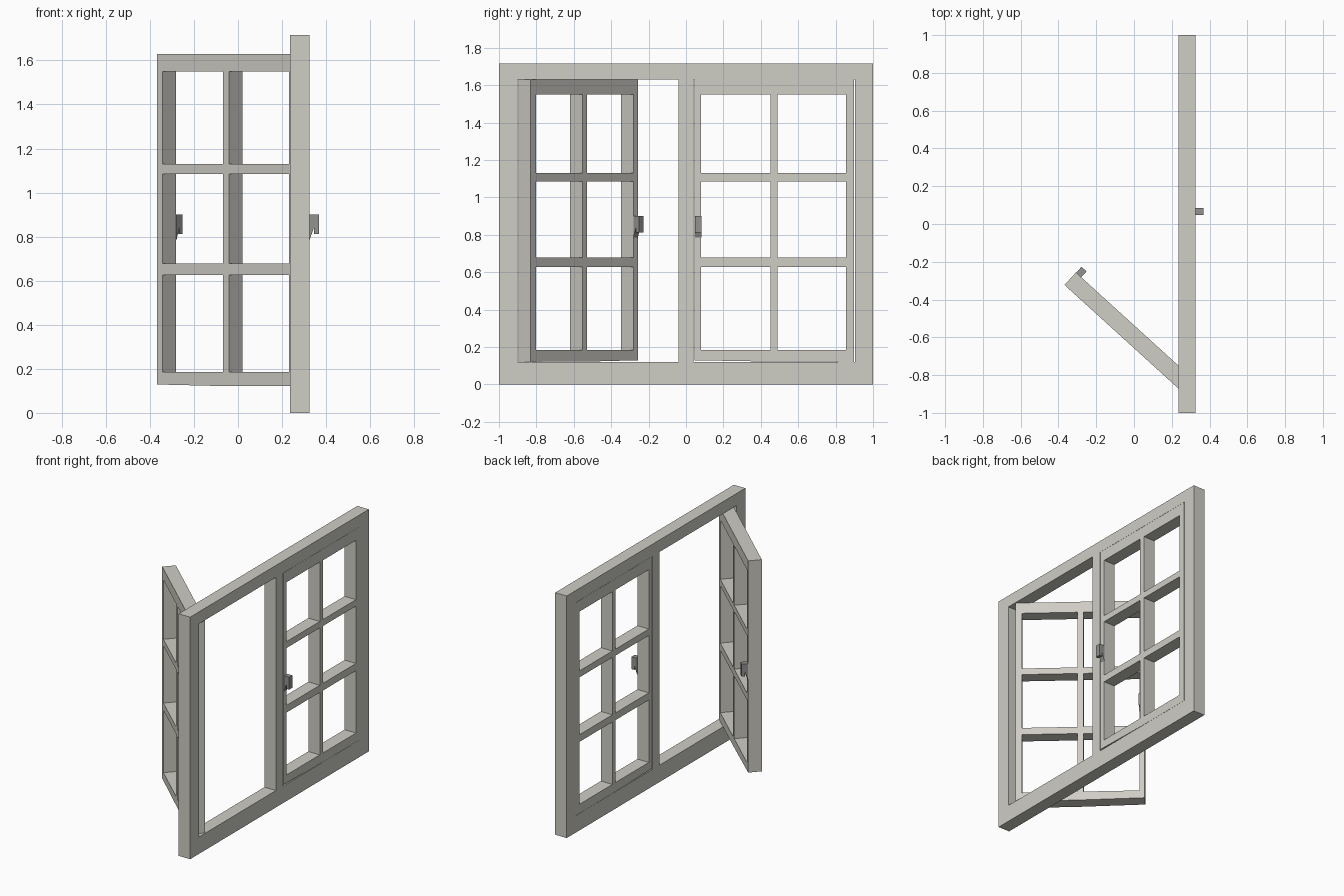
import bpy, bmesh
from mathutils import Vector

if "Cube" in bpy.data.objects:
    bpy.data.objects.remove(bpy.data.objects["Cube"])

def material(name, rgb):
    m = bpy.data.materials.new(name)
    m.diffuse_color = (*rgb, 1)
    m.use_nodes = True
    m.node_tree.nodes["Principled BSDF"].inputs["Base Color"].default_value = m.diffuse_color
    return m

paint = material("off_white_paint", (0.62, 0.61, 0.56))
metal = material("grey_metal", (0.29, 0.29, 0.28))
DEPTH = 0.09

def finish(name, bm, mat):
    bmesh.ops.recalc_face_normals(bm, faces=bm.faces)
    me = bpy.data.meshes.new(name)
    bm.to_mesh(me)
    bm.free()
    me.materials.append(mat)
    ob = bpy.data.objects.new(name, me)
    bpy.context.collection.objects.link(ob)
    return ob

def lattice(name, us, zs, origin, u, n, skew=0.0):
    """Solid panel on a u/z grid; cells with odd column and odd row are open."""
    bm = bmesh.new()
    grid = {}
    for i, a in enumerate(us):
        for j, z in enumerate(zs):
            # the free corner at the bottom is planed up slightly
            lift = skew * max(0, 1 - a / 0.45) if j == 0 else 0
            grid[i, j] = bm.verts.new(origin + u * a + Vector((0, 0, z + lift)))
    for i in range(len(us) - 1):
        for j in range(len(zs) - 1):
            if not (i % 2 and j % 2):
                bm.faces.new([grid[i, j], grid[i + 1, j], grid[i + 1, j + 1], grid[i, j + 1]])
    ext = bmesh.ops.extrude_face_region(bm, geom=bm.faces[:], use_keep_orig=True)
    moved = [g for g in ext["geom"] if isinstance(g, bmesh.types.BMVert)]
    bmesh.ops.translate(bm, verts=moved, vec=n * DEPTH)
    return finish(name, bm, paint)

def handle(name, origin, u, n):
    """Hooked catch profile (depth, z) extruded along the sash width."""
    profile = [(0, 0.9), (0.042, 0.9), (0.042, 0.812), (0.021, 0.812), (0.021, 0.845), (0, 0.785)]
    bm = bmesh.new()
    vs = [bm.verts.new(origin + n * (DEPTH + d) + u * 0.002 + Vector((0, 0, z))) for d, z in profile]
    f = bm.faces.new(vs)
    ext = bmesh.ops.extrude_face_region(bm, geom=[f], use_keep_orig=True)
    moved = [g for g in ext["geom"] if isinstance(g, bmesh.types.BMVert)]
    bmesh.ops.translate(bm, verts=moved, vec=u * 0.036)
    finish(name, bm, metal)

# Outer frame with centre post
lattice("window_frame", [-1, -0.9, -0.04, 0.04, 0.903, 1], [0, 0.12, 1.63, 1.715],
        Vector((0.235, 0, 0)), Vector((0, 1, 0)), Vector((1, 0, 0)))

# Two six-pane sashes: one shut, one swung open
sash_u = [0, 0.035, 0.405, 0.443, 0.81, 0.853]
sash_z = [0.121, 0.185, 0.627, 0.678, 1.084, 1.13, 1.55, 1.629]
poses = {
    "closed": (Vector((0.235, 0.046, 0)), Vector((0, 1, 0)), Vector((1, 0, 0))),
    "open": (Vector((-0.368, -0.323, 0)), Vector((0.74, -0.6726, 0)), Vector((0.6726, 0.74, 0))),
}
for label, (o, u, n) in poses.items():
    lattice(label + "_sash", sash_u, sash_z, o, u, n, 0.008)
    handle(label + "_sash_handle", o, u, n)
